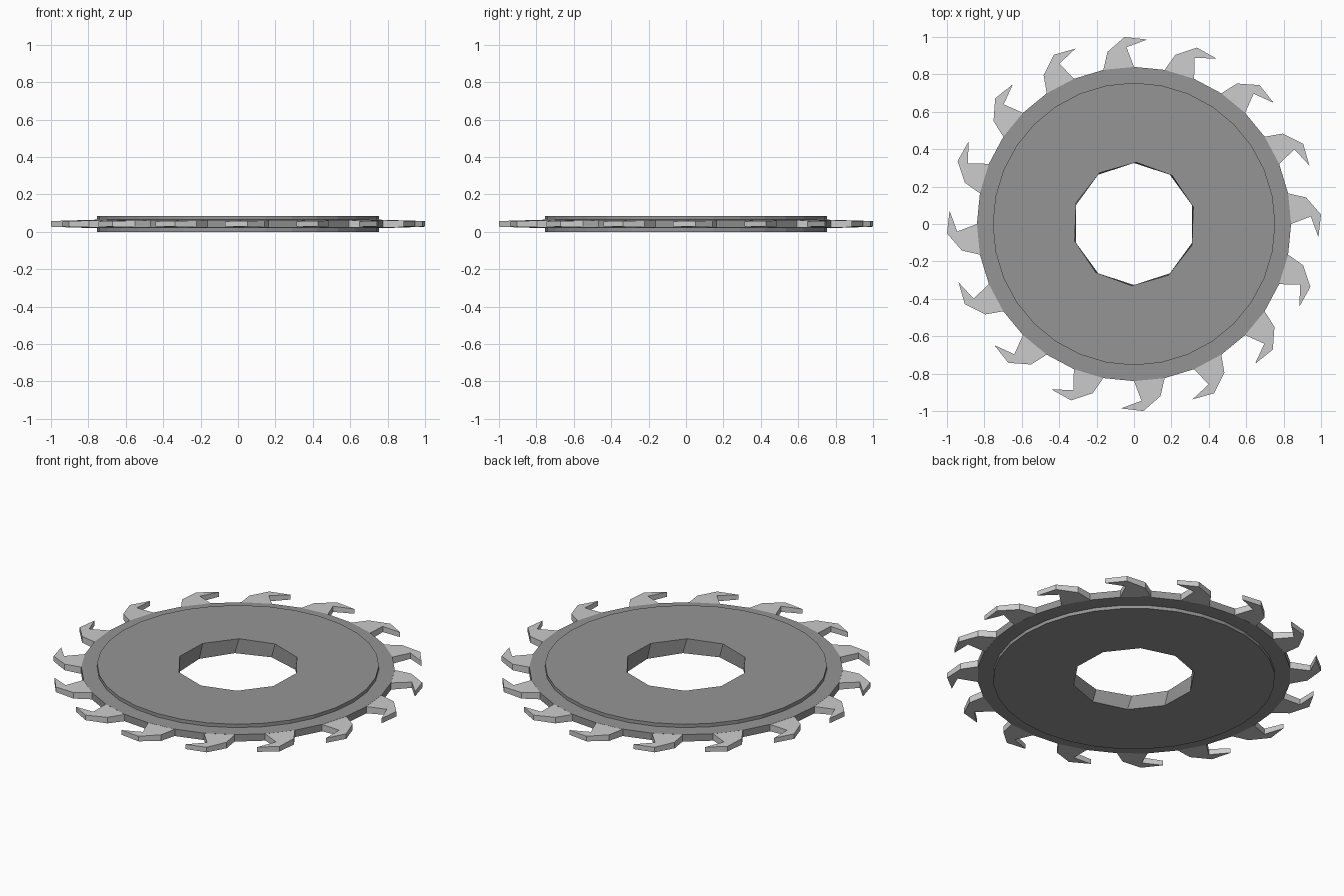
import bpy, bmesh
from math import sin, cos, pi, radians

if "Cube" in bpy.data.objects:
    bpy.data.objects.remove(bpy.data.objects["Cube"])

TEETH = 16
MID = 0.0425          # middle height of the blade


def finish(bm, name, colour=None):
    bmesh.ops.recalc_face_normals(bm, faces=bm.faces)
    me = bpy.data.meshes.new(name)
    bm.to_mesh(me)
    bm.free()
    ob = bpy.data.objects.new(name, me)
    bpy.context.collection.objects.link(ob)
    if colour:
        mat = bpy.data.materials.new(name + "_grey")
        mat.diffuse_color = colour
        mat.use_nodes = True
        mat.node_tree.nodes["Principled BSDF"].inputs["Base Color"].default_value = mat.diffuse_color
        me.materials.append(mat)
    return ob


def ring(bm, n, r, z, turn=0.0):
    return [bm.verts.new((r * sin(2 * pi * i / n + turn), r * cos(2 * pi * i / n + turn), z))
            for i in range(n)]


def wall(bm, a, b):
    n = len(a)
    for i in range(n):
        j = (i + 1) % n
        bm.faces.new((a[i], a[j], b[j], b[i]))


def cap(bm, outer, inner):
    edges = []
    for loop in (outer, inner):
        for i, v in enumerate(loop):
            w = loop[(i + 1) % len(loop)]
            edges.append(bm.edges.get((v, w)) or bm.edges.new((v, w)))
    bmesh.ops.triangle_fill(bm, edges=edges, use_beauty=True)
    bmesh.ops.dissolve_degenerate(bm, dist=1e-6, edges=edges)


# Disc: raised plates on both sides of a thinner rim, with a ten-sided bore
bm = bmesh.new()
profile = [(0.755, 0.0), (0.755, 0.02), (0.84, 0.022),
           (0.84, 0.063), (0.755, 0.065), (0.755, 0.085)]
rings = [ring(bm, 32, r, z) for r, z in profile]
for a, b in zip(rings, rings[1:]):
    wall(bm, a, b)
bore_low = ring(bm, 10, 0.33, 0.0, radians(-2))
bore_top = ring(bm, 10, 0.33, 0.085, radians(2))
wall(bm, bore_low, bore_top)
cap(bm, rings[0], bore_low)
cap(bm, rings[-1], bore_top)
finish(bm, "blade_disc", (0.3, 0.3, 0.3, 1))

# Teeth: hooked outline (x, y, half thickness), thinning towards the tip
a = 2 * pi / 32
outline = [(0.0, 0.84, 0.02), (-0.04, 0.945, 0.017), (0.07, 0.986, 0.014),
           (-0.05, 1.0, 0.015), (-0.142, 0.92, 0.018),
           (-0.84 * sin(a), 0.84 * cos(a), 0.02)]
bm = bmesh.new()
for k in range(TEETH):
    t = 2 * pi * k / TEETH
    low, top = [[bm.verts.new((x * cos(t) - y * sin(t), x * sin(t) + y * cos(t), MID + s * h))
                 for x, y, h in outline] for s in (-1, 1)]
    for side in (low, top):
        # inner half of the hook, outer half of the hook
        bm.faces.new((side[0], side[1], side[4], side[5]))
        bm.faces.new((side[1], side[2], side[3]))
        bm.faces.new((side[1], side[3], side[4]))
    wall(bm, low, top)
finish(bm, "cutting_teeth")
